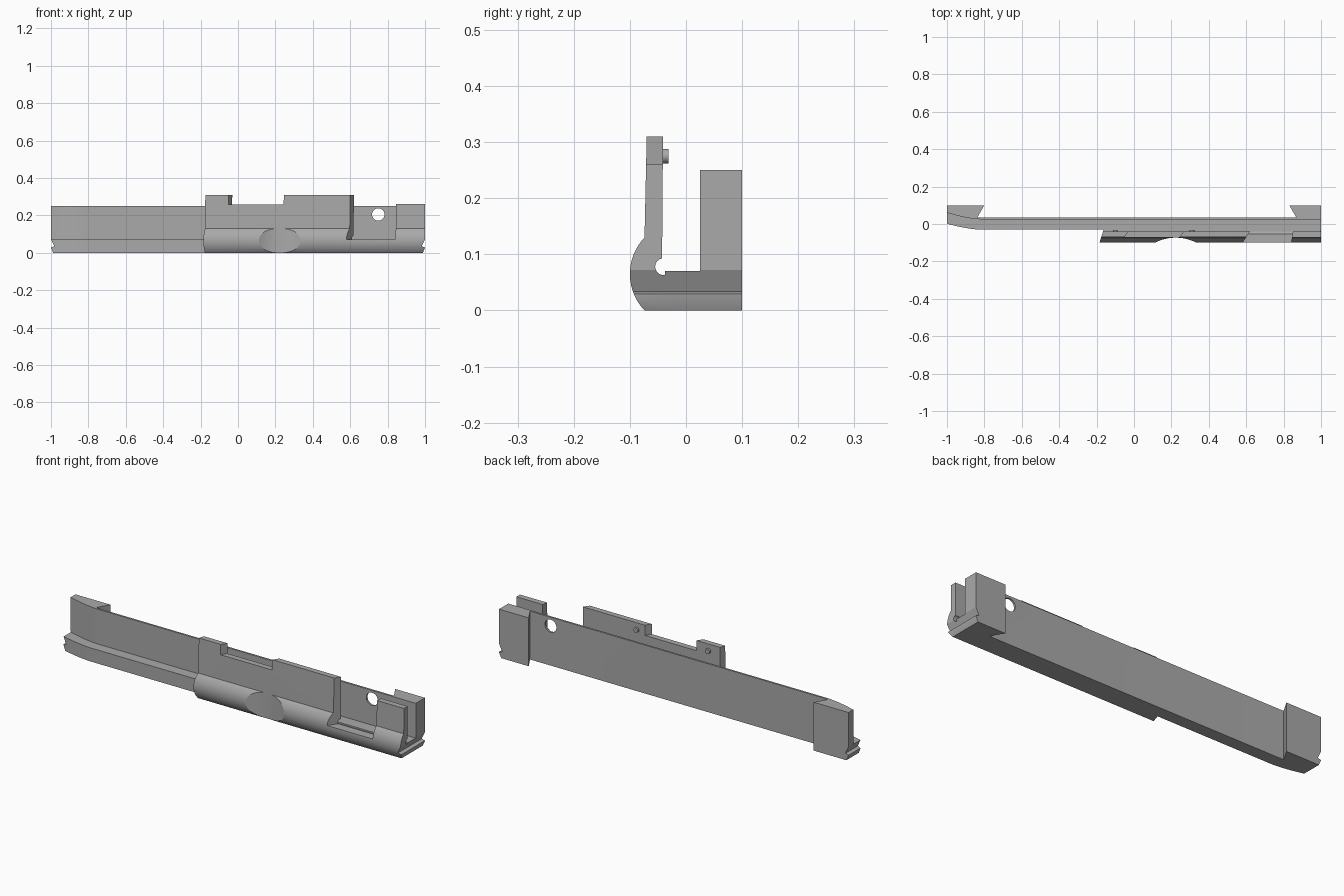
import bpy, bmesh
from math import sin, cos, radians
from mathutils import Vector

if "Cube" in bpy.data.objects:
    bpy.data.objects.remove(bpy.data.objects["Cube"])

grey = bpy.data.materials.new("plain grey")
grey.use_nodes = True
grey.diffuse_color = (0.4, 0.4, 0.4, 1)
grey.node_tree.nodes["Principled BSDF"].inputs["Base Color"].default_value = (0.4, 0.4, 0.4, 1)

# Order in which (profile a, profile b, depth) become x, y, z
AXES = {"x": (2, 0, 1), "y": (0, 2, 1), "z": (0, 1, 2)}


def prism(name, points, axis, low, high):
    """Extrude a flat outline along one axis."""
    order = AXES[axis]
    bm = bmesh.new()
    verts = [bm.verts.new([(a, b, low)[i] for i in order]) for a, b in points]
    face = bm.faces.new(verts)
    extruded = bmesh.ops.extrude_face_region(bm, geom=[face])["geom"]
    shift = Vector([(0, 0, high - low)[i] for i in order])
    bmesh.ops.translate(bm, vec=shift, verts=[g for g in extruded if isinstance(g, bmesh.types.BMVert)])
    bmesh.ops.recalc_face_normals(bm, faces=bm.faces)
    mesh = bpy.data.meshes.new(name)
    bm.to_mesh(mesh)
    bm.free()
    obj = bpy.data.objects.new(name, mesh)
    bpy.context.collection.objects.link(obj)
    mesh.materials.append(grey)
    return obj


def circle(a, b, radius, count=24):
    step = 360 / count
    return [(a + radius * cos(radians(i * step)), b + radius * sin(radians(i * step))) for i in range(count)]


def activate(obj):
    bpy.ops.object.select_all(action="DESELECT")
    obj.select_set(True)
    bpy.context.view_layer.objects.active = obj


def combine(obj, other, operation="DIFFERENCE"):
    """Apply a boolean and discard the helper."""
    activate(obj)
    mod = obj.modifiers.new("boolean", "BOOLEAN")
    mod.operation = operation
    mod.solver = "EXACT"
    mod.object = other
    bpy.ops.object.modifier_apply(modifier=mod.name)
    bpy.data.objects.remove(other)


def cut_ends(obj):
    """Snap groove and lower bevel across both ends."""
    for s in (-1, 1):
        groove = [(s * 1.02, 0.114), (s, 0.072), (s * 0.982, 0.034), (s, 0.029), (s * 1.02, 0.024)]
        bevel = [(s, 0.027), (s * 0.988, 0), (s * 0.988, -0.02), (s * 1.02, -0.02), (s * 1.02, 0.027)]
        for outline in (groove, bevel):
            combine(obj, prism("end_cutter", outline, "y", -0.2, 0.2))


def swept(y, rise):
    """Plan line that bends backwards at the right-hand end."""
    bend = [(-0.82 - 0.18 * t / 8, y + rise * (t / 8) ** 1.6) for t in range(9)]
    return [(1, y)] + bend


# Floor, thin wall and dovetail end blocks
body = prism("base_and_wall", swept(-0.03, 0.032) + swept(0.035, 0.036)[::-1], "z", 0, 0.07)
wall = prism("wall", swept(0.025, 0.036) + swept(0.035, 0.036)[::-1], "z", 0, 0.25)
combine(body, wall, "UNION")
right_plan = swept(0.03, 0.036)[1:] + [(-1, 0.1), (-0.8, 0.1), (-0.838, 0.035)]
left_plan = [(0.868, 0.035), (0.868, 0.025), (1, 0.025), (1, 0.1), (0.83, 0.1)]
for plan in (right_plan, left_plan):
    combine(body, prism("end_block", plan, "z", 0, 0.25), "UNION")
combine(body, prism("hole", circle(0.75, 0.205, 0.033, 32), "y", -0.2, 0.2))
cut_ends(body)

# Front cover: bulged lower half, thin upright plate, rounded inner relief
bulge = [(-0.006 - 0.094 * cos(radians(t)), 0.065 + 0.094 * sin(radians(t)))
         for t in [-43.7 + 87.4 * i / 20 for i in range(21)]]
relief = [(-0.04 + 0.015 * cos(radians(t)), 0.078 + 0.015 * sin(radians(t))) for t in range(100, 281, 20)]
section = bulge + [(-0.07, 0.31), (-0.041, 0.31)] + relief + [(-0.037, 0.07), (-0.03, 0.07), (-0.03, 0)]
cover = prism("front_cover", section, "x", -0.25, 1)


def slant(x, y, slope=0.67):
    """Two plan points on a slanted line through x, y."""
    return [(x + slope * (end - y), end) for end in (-0.2, 0.02)]


def cut_cover(near, far, low, high):
    combine(cover, prism("cover_cutter", near + far[::-1], "z", low, high))


cut_cover(slant(-0.4, 0, 0), slant(-0.165, -0.04, 0.33), -0.1, 0.4)   # angled end
cut_cover(slant(-0.03, -0.04), slant(0.245, -0.07), 0.257, 0.4)       # top window
cut_cover(slant(0.62, -0.04), slant(0.845, -0.07, 0.15), 0.0702, 0.4)  # open bay
cut_cover(slant(0.8, 0, 0), slant(1.1, 0, 0), 0.26, 0.4)              # lower end tab
combine(cover, prism("thumb_cutter", circle(0.223, -0.313, 0.24, 96), "z", -0.1, 0.4))
cut_ends(cover)

# Small pegs on the back of the cover
pegs = [prism("peg", circle(x, 0.275, 0.013, 16), "y", -0.045, -0.031) for x in (-0.1, 0.31)]

for obj in [body, cover] + pegs:
    activate(obj)
    bpy.ops.object.shade_smooth_by_angle(angle=radians(25))
